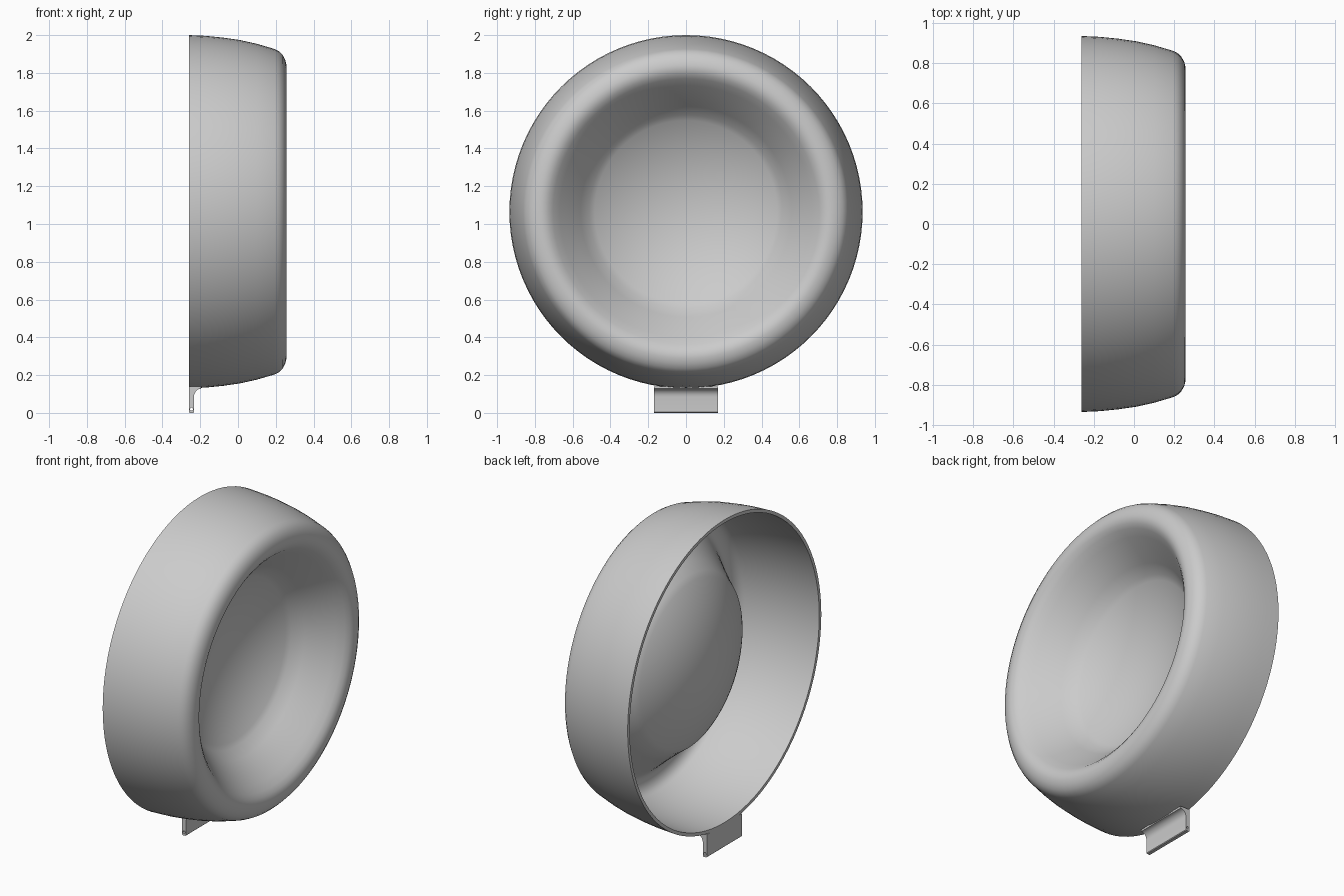
import bpy, bmesh, math
from mathutils import Vector

if "Cube" in bpy.data.objects:
    bpy.data.objects.remove(bpy.data.objects["Cube"])

CZ = 1.065      # height of the turning axis
SEGS = 96
WALL = 0.02


def new_object(name, bm):
    bmesh.ops.recalc_face_normals(bm, faces=bm.faces[:])
    mesh = bpy.data.meshes.new(name)
    bm.to_mesh(mesh)
    bm.free()
    obj = bpy.data.objects.new(name, mesh)
    bpy.context.collection.objects.link(obj)
    return obj


def shade(obj, angle):
    bpy.ops.object.select_all(action='DESELECT')
    obj.select_set(True)
    bpy.context.view_layer.objects.active = obj
    bpy.ops.object.shade_smooth_by_angle(angle=math.radians(angle))


def inset_profile(pts):
    # offset the outer (x, radius) line inwards by the wall thickness
    out = []
    for i, p in enumerate(pts):
        a = Vector(pts[max(i - 1, 0)])
        b = Vector(pts[min(i + 1, len(pts) - 1)])
        t = (b - a).normalized()
        out.append((p[0] + t.y * WALL, p[1] - t.x * WALL))
    out[0] = (pts[0][0], pts[0][1] - WALL)
    out[-1] = (out[-1][0], 0.0)
    return out


def lathe(name, profile):
    bm = bmesh.new()
    verts = [bm.verts.new((x, 0, CZ + r)) for x, r in profile]
    edges = [bm.edges.new(p) for p in zip(verts, verts[1:])]
    bmesh.ops.spin(bm, geom=verts + edges, cent=(0, 0, CZ), axis=(1, 0, 0),
                   angle=math.tau, steps=SEGS, use_merge=True)
    bmesh.ops.remove_doubles(bm, verts=bm.verts[:], dist=1e-5)
    return new_object(name, bm)


# Shell: outer band, rounded lip, funnel, then the spherical dish
outer = [(-0.26, 0.935), (-0.17, 0.931), (-0.08, 0.922), (0.01, 0.909),
         (0.10, 0.889), (0.195, 0.861), (0.218, 0.849), (0.237, 0.830),
         (0.250, 0.805), (0.257, 0.776), (0.256, 0.752), (0.247, 0.728),
         (0.229, 0.704), (0.19, 0.668), (0.13, 0.616), (0.06, 0.558),
         (0.0, 0.512)]
depth, edge = 0.15, 0.512
R = (edge ** 2 + depth ** 2) / (2 * depth)
half = math.asin(edge / R)
for i in range(1, 17):
    a = half * (1 - i / 16)
    outer.append((R - depth - R * math.cos(a), R * math.sin(a)))
outer[-1] = (-depth, 0.0)
shell = lathe("dish_shell", outer + inset_profile(outer)[::-1] + [outer[0]])
shade(shell, 25)

# Hinge tab under the rear rim, with a fillet up into the shell
tab_profile = [(-0.26, 0.14), (-0.26, 0.004), (-0.256, 0.0),
               (-0.237, 0.0), (-0.233, 0.004), (-0.233, 0.085)]
for i in range(1, 7):
    a = math.pi / 2 * i / 6
    tab_profile.append((-0.195 - 0.038 * math.cos(a), 0.085 + 0.043 * math.sin(a)))
tab_profile.append((-0.195, 0.14))
bm = bmesh.new()
face = bm.faces.new([bm.verts.new((x, -0.17, z)) for x, z in tab_profile])
ext = bmesh.ops.extrude_face_region(bm, geom=[face])
bmesh.ops.translate(bm, vec=(0, 0.34, 0),
                    verts=[v for v in ext["geom"] if isinstance(v, bmesh.types.BMVert)])
tab = new_object("hinge_tab", bm)

# Pin hole running through the tab
bpy.ops.mesh.primitive_cylinder_add(vertices=16, radius=0.008, depth=0.5,
                                    location=(-0.246, 0, 0.02),
                                    rotation=(math.pi / 2, 0, 0))
cutter = bpy.context.object
cutter.name = "pin_hole_cutter"
cutter.hide_render = True
cutter.hide_set(True)
cut = tab.modifiers.new("pin_hole", 'BOOLEAN')
cut.operation = 'DIFFERENCE'
cut.solver = 'EXACT'
cut.object = cutter
shade(tab, 30)
